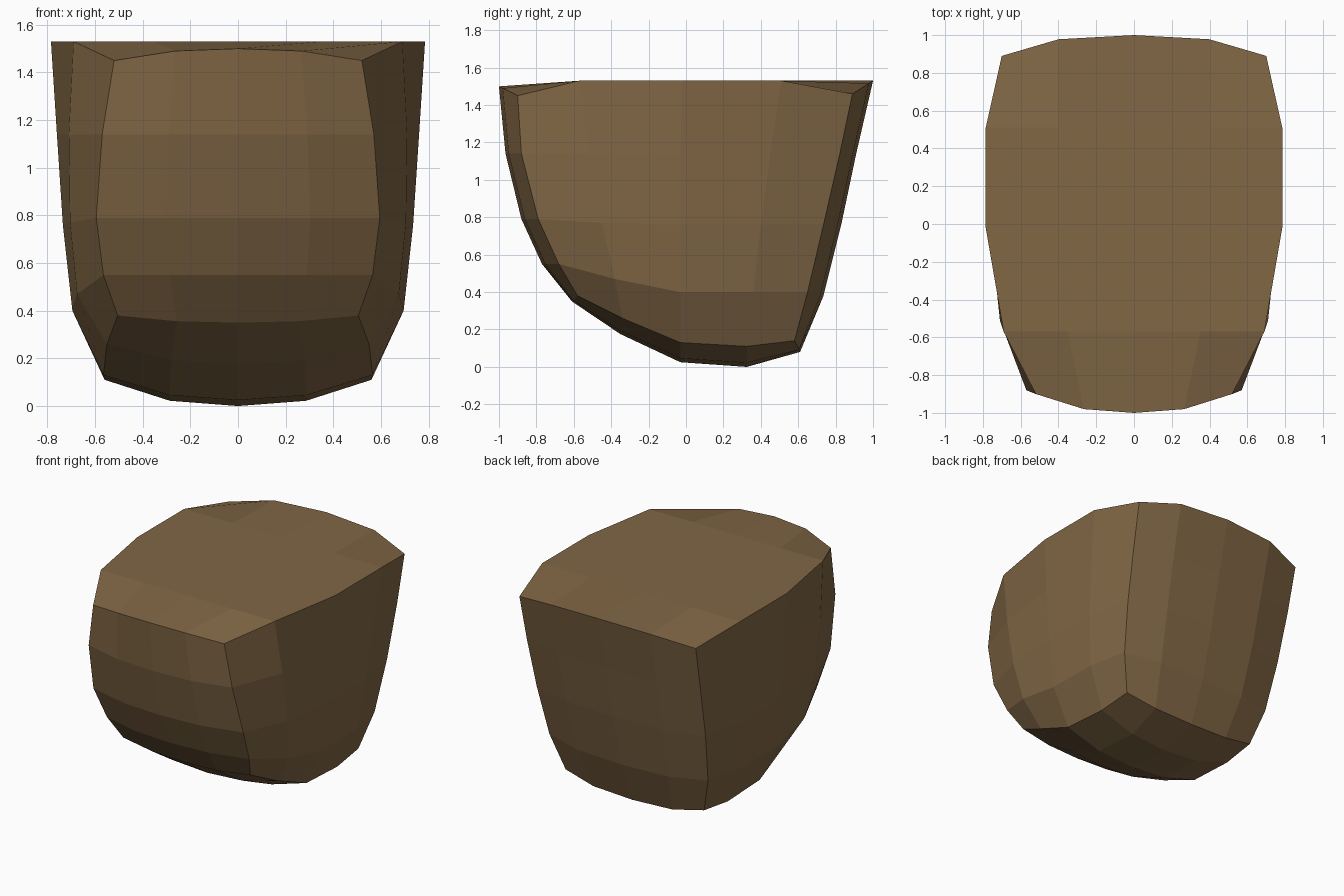
import bpy, bmesh

if "Cube" in bpy.data.objects:
    bpy.data.objects.remove(bpy.data.objects["Cube"])

# Levels from rim to bottom edge. Each holds the right-hand outline, front corner to
# back corner (x, y, z), and the centre line at the front and back (y, z).
LEVELS = [
    ([(.52, -.90, 1.45), (.69, -.57, 1.53), (.785, -.02, 1.53), (.785, .51, 1.53), (.70, .89, 1.46)],
     (-1.0, 1.50), (1.0, 1.53)),
    ([(.57, -.88, 1.14), (.71, -.51, 1.14), (.76, -.03, 1.14), (.76, .45, 1.14), (.69, .82, 1.13)],
     (-.965, 1.14), (.91, 1.14)),
    ([(.595, -.79, .79), (.705, -.45, .77), (.735, -.03, .76), (.735, .40, .76), (.67, .735, .76)],
     (-.88, .79), (.83, .76)),
    ([(.565, -.68, .55), (.675, -.38, .47), (.695, -.03, .40), (.69, .36, .40), (.63, .65, .40)],
     (-.77, .55), (.735, .38)),
    ([(.505, -.58, .38), (.55, -.34, .26), (.565, -.03, .13), (.56, .325, .11), (.55, .58, .14)],
     (-.61, .35), (.61, .08)),
]
KEEL = {1: (-.35, .175), 2: (-.03, .025), 3: (.325, 0.0)}

bm = bmesh.new()
grid = {}


def row(k, j, edge, cy, cz):
    """Five points across the body: edge, halfway, centre and their mirror."""
    x, y, z = edge
    f = .57 if j == 4 else .51
    t = .2
    for i in (-2, -1, 0, 1, 2):
        s = -1 if i < 0 else 1
        co = {0: (0, cy, cz),
              1: (s * x * f, cy + (y - cy) * t, cz + (z - cz) * t),
              2: (s * x, y, z)}[abs(i)]
        grid[i, j, k] = bm.verts.new(co)


for k, (side, front, back) in enumerate(LEVELS):
    for j, edge in enumerate(side):
        if j == 0:
            row(k, j, edge, *front)
        elif j == 4:
            row(k, j, edge, *back)
        elif k == 0:
            row(k, j, edge, edge[1], edge[2])
        elif k == 4:
            row(k, j, edge, *KEEL[j])
        else:
            for s in (-1, 1):
                grid[2 * s, j, k] = bm.verts.new((s * edge[0], edge[1], edge[2]))


def skin(fn, us, vs):
    for u in us:
        for v in vs:
            bm.faces.new([grid[fn(*p)] for p in ((u, v), (u + 1, v), (u + 1, v + 1), (u, v + 1))])


# Six sides of the rounded body
across, along = range(-2, 2), range(4)
for end in (0, 4):
    skin(lambda a, b: (a, b, end), across, along)   # top and bottom
    skin(lambda a, b: (a, end, b), across, along)   # front and back
for s in (-2, 2):
    skin(lambda a, b: (s, a, b), along, along)      # left and right

bmesh.ops.recalc_face_normals(bm, faces=bm.faces[:])
mesh = bpy.data.meshes.new("body")
bm.to_mesh(mesh)
bm.free()
body = bpy.data.objects.new("body", mesh)
bpy.context.collection.objects.link(body)

# Brown surface
mat = bpy.data.materials.new("brown")
mat.diffuse_color = (.22, .135, .06, 1)
mat.use_nodes = True
mat.node_tree.nodes["Principled BSDF"].inputs["Base Color"].default_value = mat.diffuse_color
mesh.materials.append(mat)
